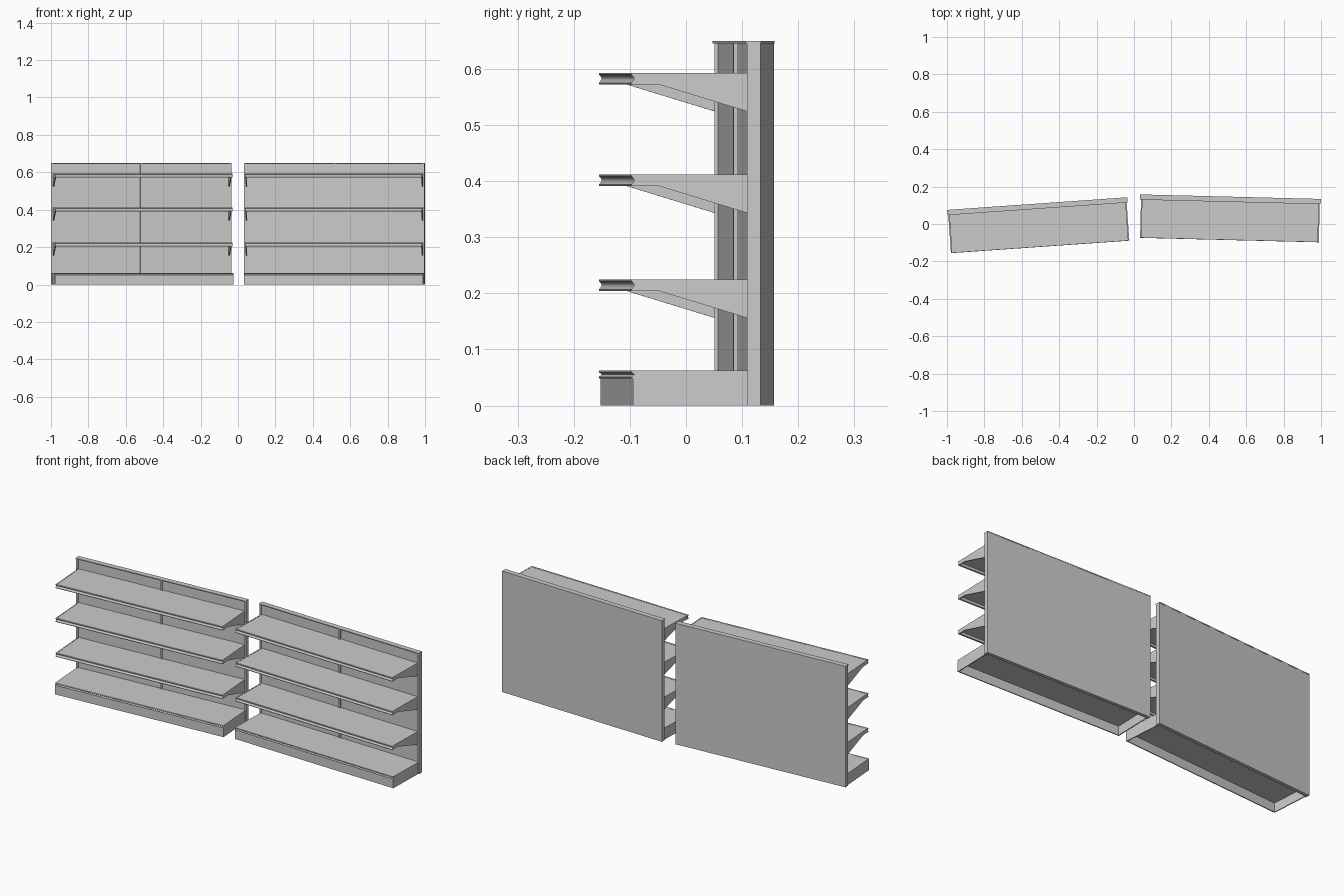
import bpy
import bmesh
import math
from mathutils import Matrix

cube = bpy.data.objects.get("Cube")
if cube:
    bpy.data.objects.remove(cube)

GREY = (0.6, 0.6, 0.6, 1.0)
metal = bpy.data.materials.new("grey_metal")
metal.use_nodes = True
metal.diffuse_color = GREY
metal.node_tree.nodes["Principled BSDF"].inputs["Base Color"].default_value = GREY

HALF = 0.483      # half width of a bay
DEPTH = 0.231     # back face to shelf front
PANEL = 0.024     # back panel thickness
TOP = 0.65


def prism(name, profile, spans, place, smooth=False):
    """Extrude a (y, z) profile along x over each span of (x0, x1)."""
    bm = bmesh.new()
    for x0, x1 in spans:
        face = bm.faces.new([bm.verts.new((x0, y, z)) for y, z in profile])
        new = bmesh.ops.extrude_face_region(bm, geom=[face])["geom"]
        moved = [v for v in new if isinstance(v, bmesh.types.BMVert)]
        bmesh.ops.translate(bm, verts=moved, vec=(x1 - x0, 0, 0))
    bmesh.ops.recalc_face_normals(bm, faces=bm.faces)
    mesh = bpy.data.meshes.new(name)
    bm.to_mesh(mesh)
    bm.free()
    mesh.materials.append(metal)
    obj = bpy.data.objects.new(name, mesh)
    bpy.context.collection.objects.link(obj)
    obj.matrix_world = place
    if smooth:
        bpy.ops.object.select_all(action="DESELECT")
        obj.select_set(True)
        bpy.context.view_layer.objects.active = obj
        bpy.ops.object.shade_smooth_by_angle(angle=math.radians(35))
    return obj


def rect(y0, y1, z0, z1):
    return [(y0, z0), (y1, z0), (y1, z1), (y0, z1)]


def rail(z0, z1):
    """Ticket rail section: two beads with a hollow channel between."""
    front, bead, dip = -DEPTH, 0.003, 0.005
    low, high = z0 + bead, z1 - bead
    arc = []
    for i in range(9):
        t = i / 8
        arc.append((front + dip * math.sin(math.pi * t), high + (low - high) * t))
    return [(front + 0.01, z0), (front + 0.01, z1), (front + 0.001, z1)] + arc + [(front + 0.001, z0)]


def both_ends(inner, outer):
    return [(-outer, -inner), (inner, outer)]


def build_bay(side, x, y, angle):
    place = Matrix.Translation((x, y, 0)) @ Matrix.Rotation(math.radians(angle), 4, "Z")

    def add(name, profile, spans, smooth=False):
        prism(side + "_" + name, profile, spans, place, smooth)

    # Back wall, posts and top cap
    add("back_panel", rect(-PANEL + 0.006, 0, 0, TOP - 0.005), [(-HALF, HALF)])
    add("posts", rect(-PANEL, -0.01, 0, TOP - 0.005),
        both_ends(HALF - 0.011, HALF - 0.0005) + [(-0.006, 0.006)])
    add("top_cap", rect(-PANEL - 0.003, 0.001, TOP - 0.005, TOP), [(-HALF, HALF)])

    # Open-bottomed base with kick plate and deck
    wide = HALF - 0.005
    add("kick_plate", rect(-DEPTH + 0.003, -DEPTH + 0.008, 0, 0.05), [(-wide, wide)])
    add("base_sides", rect(-DEPTH + 0.008, -0.018, 0, 0.05), both_ends(wide - 0.005, wide))
    add("base_deck", rect(-DEPTH + 0.008, -0.018, 0.048, 0.062), [(-wide, wide)])
    add("base_rail", rail(0.048, 0.0625), [(-wide, wide)], True)

    # Bracketed shelves
    reach = HALF - 0.009
    for level, top in zip(("lower", "middle", "upper"), (0.225, 0.412, 0.593)):
        bottom = top - 0.021
        bracket = [(-DEPTH + 0.006, top), (-DEPTH + 0.006, bottom), (-0.181, bottom),
                   (-PANEL, top - 0.069), (-PANEL, top)]
        add(level + "_shelf", rect(-DEPTH + 0.008, -PANEL + 0.006, top - 0.008, top - 0.001),
            [(-reach + 0.002, reach - 0.002)])
        add(level + "_rail", rail(bottom, top), [(-reach, reach)], True)
        add(level + "_brackets", bracket, both_ends(reach - 0.006, reach - 0.001))


build_bay("right", -0.518, 0.108, 4.0)
build_bay("left", 0.516, 0.145, -1.43)
